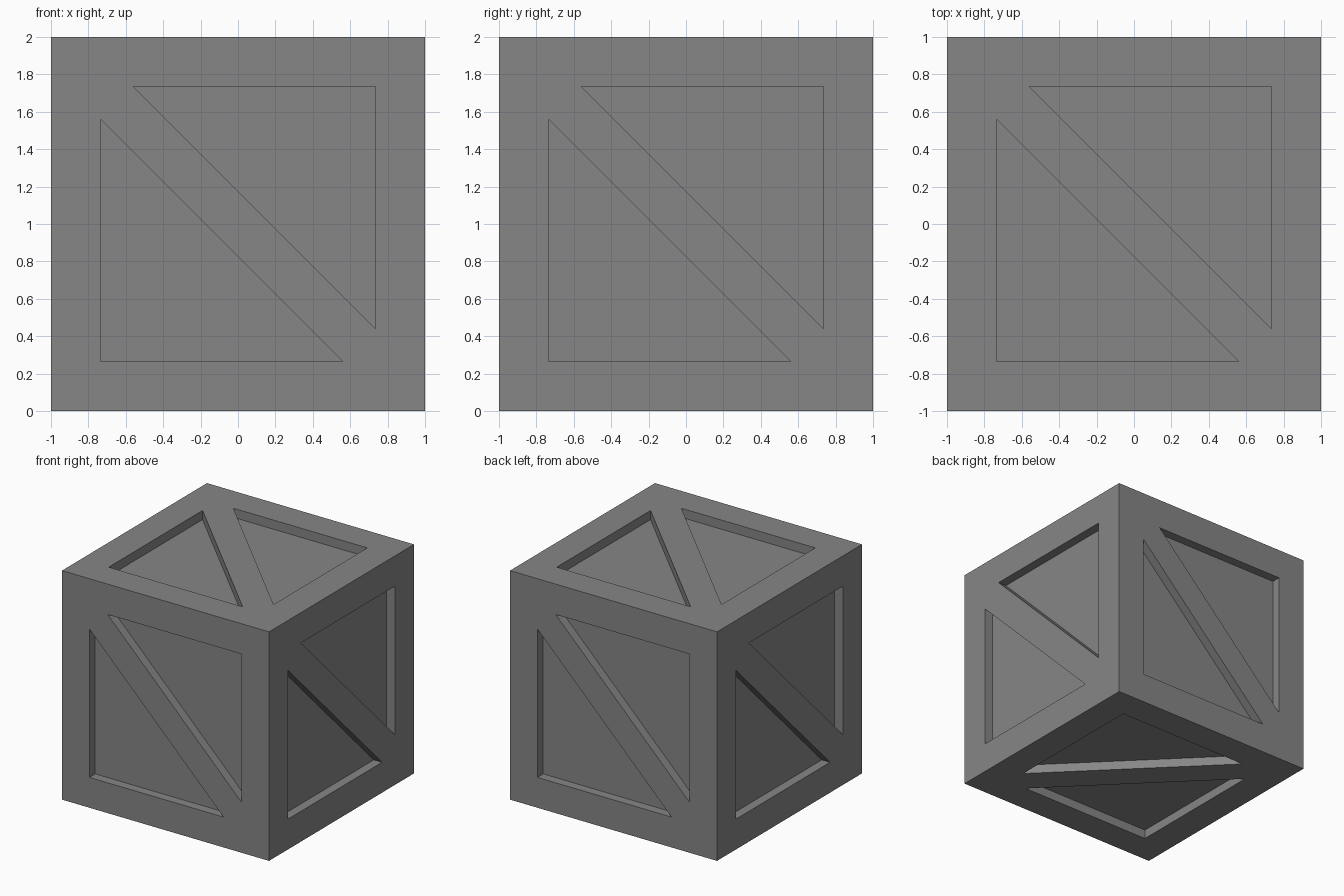
import bpy
import bmesh
from math import radians
from mathutils import Matrix, Vector

default_cube = bpy.data.objects.get("Cube")
if default_cube:
    bpy.data.objects.remove(default_cube, do_unlink=True)

HALF = 1.0      # half the crate's width
EDGE = 0.735    # inner edge of the frame
TIP = 0.56      # where the diagonal brace meets the frame
DEPTH = 0.08    # how far the panels sit back

grey = bpy.data.materials.new("crate_grey")
grey.use_nodes = True
colour = (0.24, 0.24, 0.24, 1)
grey.diffuse_color = colour
grey.node_tree.nodes["Principled BSDF"].inputs["Base Color"].default_value = colour


def add_side(bm, turn):
    """One crate side: frame boards, diagonal brace and two sunken triangular panels."""
    def vert(x, z, y=-HALF):
        return bm.verts.new(turn @ Vector((x, y, z)))

    # Outer corners and panel outlines
    a, b, c, d = [vert(x, z) for x, z in
                  ((-HALF, HALF), (HALF, HALF), (HALF, -HALF), (-HALF, -HALF))]
    upper = [(-TIP, EDGE), (EDGE, -TIP), (EDGE, EDGE)]
    lower = [(-x, -z) for x, z in upper]
    u1, u2, u3 = [vert(*p) for p in upper]
    l1, l2, l3 = [vert(*p) for p in lower]

    # Frame boards and the brace between opposite corners
    for board in ((a, u1, u3, b), (b, u3, u2, c), (c, l1, l3, d), (d, l3, l2, a),
                  (a, l2, l1, c, u2, u1)):
        bm.faces.new(board)

    # Sunken panels with their walls
    for rim, outline in (((u1, u2, u3), upper), ((l1, l2, l3), lower)):
        floor = [vert(x, z, DEPTH - HALF) for x, z in outline]
        bm.faces.new(floor)
        for i in range(len(rim)):
            j = (i + 1) % len(rim)
            bm.faces.new((rim[i], rim[j], floor[j], floor[i]))


# Four walls, then top and bottom
turns = [Matrix.Rotation(radians(90 * i), 3, 'Z') for i in range(4)]
turns.append(Matrix.Rotation(radians(-90), 3, 'X'))
turns.append(Matrix.Rotation(radians(90), 3, 'Z') @ Matrix.Rotation(radians(90), 3, 'X'))

bm = bmesh.new()
for turn in turns:
    add_side(bm, turn)
bmesh.ops.remove_doubles(bm, verts=bm.verts, dist=0.001)
bmesh.ops.recalc_face_normals(bm, faces=bm.faces)
bmesh.ops.translate(bm, verts=bm.verts, vec=(0, 0, HALF))

mesh = bpy.data.meshes.new("crate")
bm.to_mesh(mesh)
bm.free()
mesh.materials.append(grey)
crate = bpy.data.objects.new("crate", mesh)
bpy.context.collection.objects.link(crate)
